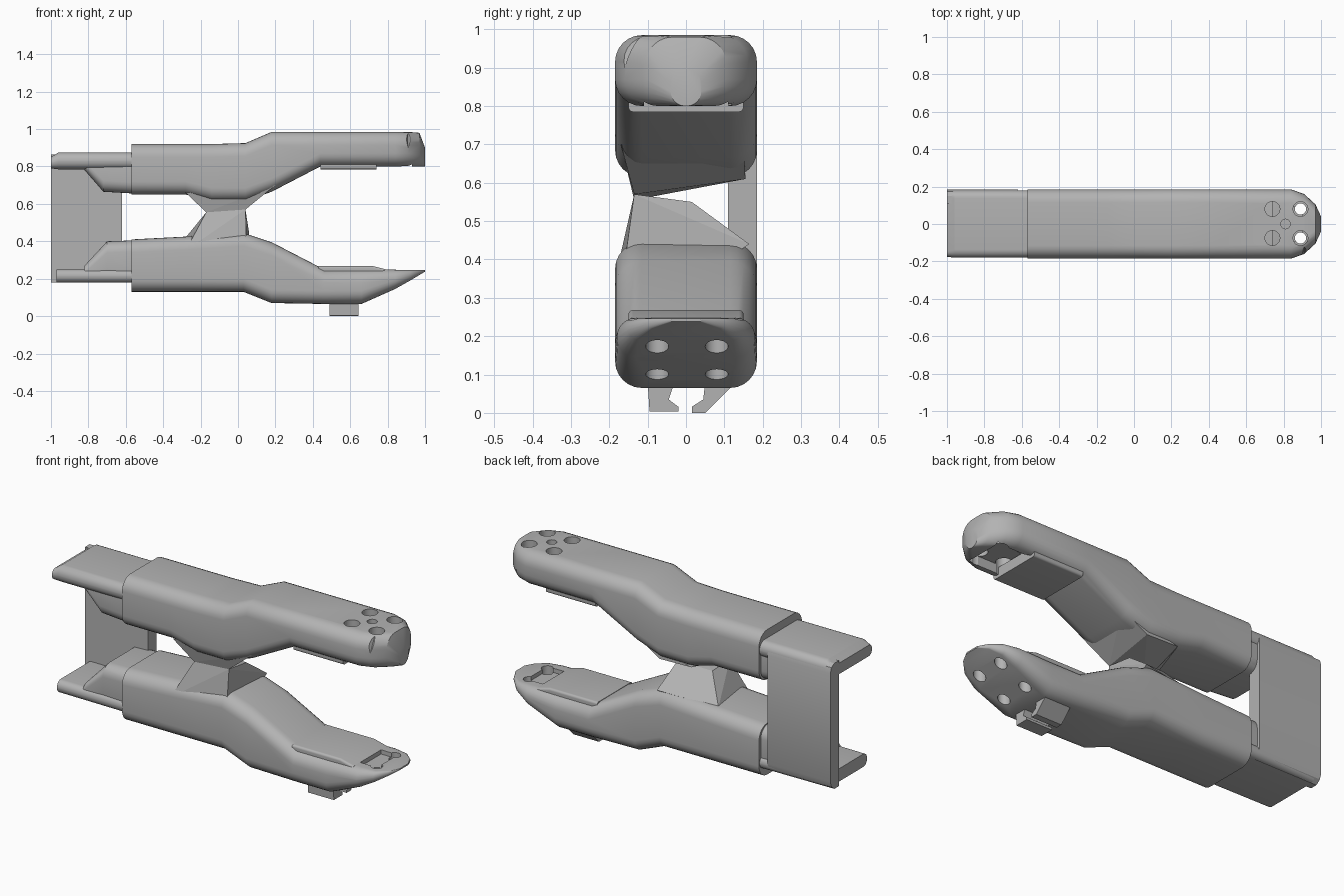
import bpy, bmesh, math
from mathutils import Vector

if "Cube" in bpy.data.objects:
    bpy.data.objects.remove(bpy.data.objects["Cube"], do_unlink=True)

GREY = (0.45, 0.45, 0.45, 1)
mat = bpy.data.materials.new("plain grey")
mat.use_nodes = True
mat.diffuse_color = GREY
mat.node_tree.nodes["Principled BSDF"].inputs["Base Color"].default_value = GREY


def finish(name, bm):
    bmesh.ops.recalc_face_normals(bm, faces=bm.faces)
    mesh = bpy.data.meshes.new(name)
    bm.to_mesh(mesh)
    bm.free()
    mesh.materials.append(mat)
    obj = bpy.data.objects.new(name, mesh)
    bpy.context.collection.objects.link(obj)
    return obj


def activate(obj):
    bpy.ops.object.select_all(action="DESELECT")
    obj.select_set(True)
    bpy.context.view_layer.objects.active = obj


def smooth(obj):
    activate(obj)
    bpy.ops.object.shade_smooth_by_angle(angle=math.radians(25))


def rounded_ring(x, lo, hi, half, r, steps=6):
    """Rounded rectangle across the arm at one station."""
    r = min(r, (hi - lo) * 0.48, half * 0.95)
    pts = []
    for i, (sy, sz) in enumerate([(1, 1), (-1, 1), (-1, -1), (1, -1)]):
        cy = sy * (half - r)
        cz = hi - r if sz > 0 else lo + r
        for k in range(steps + 1):
            a = math.pi / 2 * (i + k / steps)
            pts.append((x, cy + r * math.cos(a), cz + r * math.sin(a)))
    return pts


def loft(name, stations, r):
    bm = bmesh.new()
    rings = [[bm.verts.new(p) for p in rounded_ring(*s, r)] for s in stations]
    n = len(rings[0])
    for a, b in zip(rings, rings[1:]):
        for i in range(n):
            bm.faces.new((a[i], a[(i + 1) % n], b[(i + 1) % n], b[i]))
    bm.faces.new(rings[0])
    bm.faces.new(rings[-1])
    return finish(name, bm)


def hull(name, points):
    bm = bmesh.new()
    for p in points:
        bm.verts.new(p)
    bmesh.ops.convex_hull(bm, input=bm.verts)
    return finish(name, bm)


def extrude_x(name, profile, x0, x1):
    bm = bmesh.new()
    face = bm.faces.new([bm.verts.new((x0, y, z)) for y, z in profile])
    new = bmesh.ops.extrude_face_region(bm, geom=[face])["geom"]
    bmesh.ops.translate(bm, vec=(x1 - x0, 0, 0),
                        verts=[v for v in new if isinstance(v, bmesh.types.BMVert)])
    return finish(name, bm)


def box(name, x0, x1, y0, y1, z0, z1):
    return extrude_x(name, [(y0, z0), (y1, z0), (y1, z1), (y0, z1)], x0, x1)


def peg(x, y, r, z0, z1):
    bm = bmesh.new()
    bmesh.ops.create_cone(bm, cap_ends=True, segments=20, radius1=r, radius2=r, depth=z1 - z0)
    bmesh.ops.translate(bm, vec=(x, y, (z0 + z1) / 2), verts=bm.verts)
    return finish("hole_cutter", bm)


def cut(obj, cutter):
    cutter.hide_render = True
    mod = obj.modifiers.new("cut", "BOOLEAN")
    mod.operation = "DIFFERENCE"
    mod.object = cutter
    activate(obj)
    bpy.ops.object.modifier_apply(modifier=mod.name)
    bpy.data.objects.remove(cutter, do_unlink=True)


# Upper arm: station x, bottom, top, half width
upper = loft("upper_arm", [
    (-0.57, 0.65, 0.92, 0.185), (-0.28, 0.65, 0.92, 0.185), (-0.14, 0.615, 0.92, 0.185),
    (0.04, 0.615, 0.925, 0.185), (0.18, 0.665, 0.985, 0.185), (0.44, 0.80, 0.985, 0.185),
    (0.84, 0.80, 0.985, 0.185), (0.91, 0.80, 0.985, 0.16), (0.97, 0.80, 0.98, 0.105),
    (1.0, 0.80, 0.90, 0.04)], 0.07)

# Lower arm, with an upswept nose
lower = loft("lower_arm", [
    (-0.57, 0.13, 0.41, 0.185), (-0.28, 0.13, 0.425, 0.185), (0.03, 0.13, 0.445, 0.185),
    (0.18, 0.07, 0.395, 0.185), (0.46, 0.065, 0.25, 0.185), (0.66, 0.065, 0.25, 0.185),
    (0.84, 0.145, 0.248, 0.18), (0.92, 0.19, 0.246, 0.15), (0.97, 0.22, 0.246, 0.1),
    (1.0, 0.238, 0.246, 0.04)], 0.07)

# Recesses, holes and the nose notch
cut(upper, box("recess_cutter", 0.72, 0.93, -0.11, 0.11, 0.7, 0.85))
cut(lower, box("recess_cutter", 0.76, 0.90, -0.09, 0.09, 0.225, 0.4))
for x in (0.74, 0.89):
    for y in (-0.075, 0.08):
        cut(upper, peg(x, y, 0.04, 0.7, 1.1))
        cut(lower, peg(x, y, 0.03, 0, 0.4))
cut(upper, peg(0.81, 0, 0.026, 0.9, 1.1))
cut(upper, hull("notch_cutter", [(0.86, -0.22, 1.0), (0.91, -0.11, 1.0),
                                 (0.98, -0.15, 1.0), (0.91, -0.2, 0.82)]))

# Raised inner pads
upper_pad = loft("upper_pad", [(0.44, 0.785, 0.84, 0.15), (0.74, 0.785, 0.84, 0.15)], 0.012)
lower_pad = loft("lower_pad", [(0.43, 0.22, 0.268, 0.15), (0.72, 0.22, 0.268, 0.15),
                               (0.80, 0.22, 0.248, 0.15)], 0.012)

# Faceted pivot wedges where the arms meet
hull("lower_pivot", [
    (-0.28, -0.185, 0.35), (0.05, -0.185, 0.21), (-0.17, -0.135, 0.555), (0.04, -0.135, 0.57),
    (0.04, 0.015, 0.55), (0.06, 0.165, 0.44), (-0.28, 0.12, 0.42), (-0.17, 0.015, 0.55)])
hull("upper_pivot", [
    (-0.28, -0.16, 0.66), (-0.17, -0.135, 0.555), (0.04, -0.135, 0.57), (0.05, 0.155, 0.61),
    (-0.14, 0.155, 0.615), (0.2, -0.17, 0.70), (0.2, 0.15, 0.70)])

# Inner cores emerging from the arm ends
upper_core = loft("upper_core", [(-0.82, 0.78, 0.865, 0.165), (-0.72, 0.665, 0.865, 0.165),
                                 (-0.55, 0.655, 0.87, 0.17)], 0.06)
lower_core = loft("lower_core", [(-0.82, 0.19, 0.27, 0.165), (-0.70, 0.19, 0.40, 0.165),
                                 (-0.55, 0.185, 0.405, 0.17)], 0.06)

# End bracket: two flanges joined by a web at the back
upper_flange = loft("upper_flange", [(-1.0, 0.79, 0.85, 0.175), (-0.96, 0.785, 0.875, 0.18),
                                     (-0.55, 0.785, 0.875, 0.18)], 0.05)
lower_flange = loft("lower_flange", [(-0.97, 0.18, 0.25, 0.175), (-0.55, 0.18, 0.25, 0.18)], 0.05)
web = extrude_x("bracket_web", [(0.11, 0.18), (0.15, 0.18), (0.175, 0.20), (0.185, 0.23),
                                (0.185, 0.82), (0.175, 0.85), (0.15, 0.865), (0.11, 0.865)],
                -1.0, -0.62)

# Clip hooks under the lower arm
extrude_x("right_clip", [(-0.1, 0.08), (-0.095, 0.003), (-0.02, 0.003), (-0.02, 0.016),
                         (-0.045, 0.035), (-0.03, 0.08)], 0.49, 0.645)
extrude_x("left_clip", [(0.05, 0.08), (0.045, 0.035), (0.015, 0.016), (0.015, 0.0),
                        (0.05, 0.0), (0.13, 0.08)], 0.49, 0.645)

for part in (upper, lower, upper_pad, lower_pad, upper_core, lower_core,
             upper_flange, lower_flange, web):
    smooth(part)
